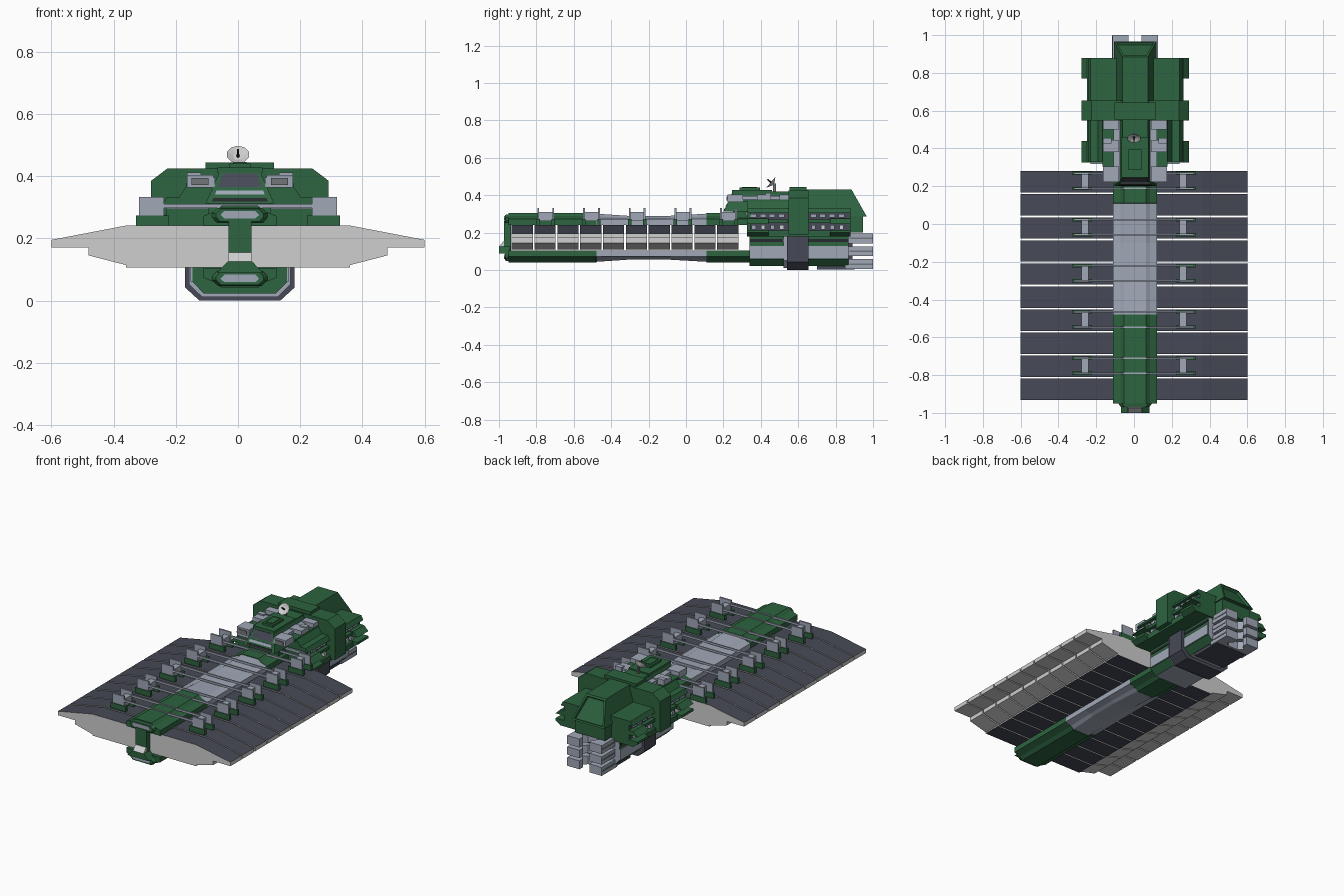
import bpy, bmesh, math
from mathutils import Matrix, Vector

if "Cube" in bpy.data.objects:
    bpy.data.objects.remove(bpy.data.objects["Cube"])

def mat(name, r, g, b):
    m = bpy.data.materials.new(name)
    m.diffuse_color = (r, g, b, 1)
    m.use_nodes = True
    m.node_tree.nodes["Principled BSDF"].inputs["Base Color"].default_value = m.diffuse_color
    return m

GREEN = mat("hull green", 0.026, 0.125, 0.05)
GREY = mat("blue grey", 0.35, 0.39, 0.47)
SLATE = mat("slate", 0.062, 0.066, 0.092)
LIGHT = mat("light grey", 0.62, 0.62, 0.62)
DARK = mat("near black", 0.02, 0.021, 0.026)
MID = mat("mid grey", 0.17, 0.18, 0.19)
CX = 0.006  # the hull sits slightly right of the cargo centre

def finish(name, bm, mats, rule=None):
    bmesh.ops.recalc_face_normals(bm, faces=bm.faces)
    bm.normal_update()
    if rule:
        for f in bm.faces:
            f.material_index = rule(f.calc_center_median(), f.normal)
    me = bpy.data.meshes.new(name)
    bm.to_mesh(me)
    bm.free()
    for m in mats:
        me.materials.append(m)
    ob = bpy.data.objects.new(name, me)
    bpy.context.collection.objects.link(ob)
    return ob

def loft(name, rings, mats, rule=None, inset_back=False):
    bm = bmesh.new()
    vs = [[bm.verts.new(p) for p in r] for r in rings]
    n = len(rings[0])
    for a, b in zip(vs, vs[1:]):
        for i in range(n):
            bm.faces.new((a[i], a[(i + 1) % n], b[(i + 1) % n], b[i]))
    bm.faces.new(vs[0])
    bm.faces.new(vs[-1])
    if inset_back:
        bmesh.ops.recalc_face_normals(bm, faces=bm.faces)
        bm.normal_update()
        back = [f for f in bm.faces if f.normal.y > 0.4]
        bmesh.ops.inset_region(bm, faces=back, thickness=0.016, depth=0)
        bmesh.ops.inset_region(bm, faces=back, thickness=0.004, depth=-0.015)
    return finish(name, bm, mats, rule)

def sym(half):  # half outline (x>=0) mirrored to a closed one
    return half + [(-x, z) for x, z in reversed(half)]

def prism(name, outline, y0, y1, mats, rule=None, cx=CX):
    return loft(name, [[(x + cx, y, z) for x, z in outline] for y in (y0, y1)], mats, rule)

def frustum(name, lo, z0, hi, z1, m, cx=CX, **kw):
    def rect(r, z):
        return [(cx + r[0], r[2], z), (cx + r[1], r[2], z), (cx + r[1], r[3], z), (cx + r[0], r[3], z)]
    return loft(name, [rect(lo, z0), rect(hi, z1)], [m], **kw)

def box(name, x0, x1, y0, y1, z0, z1, m, cx=CX):
    r = (x0, x1, y0, y1)
    return frustum(name, r, z0, r, z1, m, cx)

def pair(name, x0, x1, y0, y1, z0, z1, m, cx=CX):
    box(name + "_right", x0, x1, y0, y1, z0, z1, m, cx)
    box(name + "_left", -x1, -x0, y0, y1, z0, z1, m, cx)

# cargo slabs
slab = sym([(0.36, 0.106), (0.36, 0.114), (0.48, 0.145), (0.48, 0.17),
            (0.60, 0.17), (0.60, 0.195), (0.36, 0.241)])
def slab_rule(c, n):
    return 1 if n.z > 0.5 or (n.z < -0.5 and c.z < 0.11) else 0
for i in range(10):
    y = -0.932 + i * 0.1221
    prism(f"cargo_slab_{i}", slab, y, y + 0.113, [LIGHT, SLATE], slab_rule, cx=0)

# upper and lower spines, thinner in the middle
def spine(name, y_end, flip):
    rings = []
    for y, t in ((-0.95, 0), (-0.48, 0), (-0.479, 0.004), (-0.3, 0.016), (-0.1, 0.016), (0.109, 0.004), (0.11, 0), (y_end, 0)):
        half = [(0.117, 0.24), (0.117, 0.272), (0.078, 0.288 - t / 2), (0.058, 0.305 - t)]
        rings.append([(x + CX, y, 0.345 - z if flip else z) for x, z in sym(half)])
    loft(name, rings, [GREEN, GREY], lambda c, n: 1 if -0.479 < c.y < 0.109 and abs(n.y) < 0.9 else 0)
spine("upper_spine", 0.34, False)
spine("lower_spine", 0.36, True)
for nm, s, o in (("upper_spine_nose", 1, 0), ("lower_spine_nose", -1, 0.345)):
    def ring(k, y):
        return [(CX + x * k, y, o + s * (0.275 + (z - 0.275) * k)) for x, z in
                sym([(0.075, 0.25), (0.09, 0.268), (0.09, 0.28), (0.07, 0.298)])]
    loft(nm, [ring(1, -0.949), ring(0.85, -0.968)], [GREEN])
    zc = o + s * 0.275
    loft(nm + "_port", [[(CX + x, y, zc + z) for x, z in
         sym([(0.05, -0.011), (0.062, 0), (0.05, 0.013)])] for y in (-0.966, -0.972)], [GREY])

# front column with pale wedge and chin block
box("front_column", -0.037, 0.037, -0.972, -0.935, 0.09, 0.262, GREEN)
frustum("chin_block", (-0.075, 0.075, -1.0, -0.94), 0.088, (-0.04, 0.04, -1.0, -0.94), 0.125, GREEN)
frustum("chin_wedge", (-0.037, 0.037, -1.0, -0.95), 0.125, (-0.037, 0.037, -0.975, -0.95), 0.155, LIGHT)

# clamps over the slabs
for i in range(5):
    y = 0.228 - i * 0.2445
    for s in (-1, 1):
        nm = f"clamp_{i}_{'right' if s > 0 else 'left'}"
        def cbox(part, a, b, *r):
            box(nm + part, min(s * a, s * b), max(s * a, s * b), *r, cx=0)
        cbox("_web", 0.24, 0.278, y - 0.04, y + 0.04, 0.262, 0.31, GREY)
        for e in (-0.04, 0.04):
            cbox("_flange", 0.238, 0.318, y + e - 0.005, y + e + 0.005, 0.272, 0.332, GREY)
            cbox("_foot", 0.222, 0.328, y + e - 0.009, y + e + 0.009, 0.235, 0.274, GREEN)
    for e in (-0.04, 0.04):
        box(f"clamp_{i}_rod", -0.24, 0.24, y + e - 0.004, y + e + 0.004, 0.297, 0.31, GREY, cx=0)

# lower hull, its stripes, and dark ring
hull = sym([(0.115, 0.022), (0.152, 0.06), (0.152, 0.19)])
prism("lower_hull_front", hull, 0.34, 0.55, [GREEN, GREY], lambda c, n: 1 if n.z < -0.9 else 0)
prism("lower_hull_rear", hull, 0.64, 0.87, [GREEN, GREY], lambda c, n: 1 if n.z < -0.9 or n.y > 0.5 else 0)
for y0, y1 in ((0.342, 0.55), (0.64, 0.868)):
    pair("hull_side_panel", 0.15, 0.158, y0, y1, 0.062, 0.128, GREY)
    pair("hull_side_seam", 0.15, 0.155, y0, y1, 0.15, 0.165, DARK)
ring_low = sym([(0.13, 0.0), (0.176, 0.042), (0.176, 0.192)])
prism("lower_ring", ring_low, 0.54, 0.655, [SLATE])
trim = sym([(0.122, 0.012), (0.163, 0.052), (0.163, 0.19)])
prism("lower_ring_trim", trim, 0.52, 0.54, [GREY])
box("keel_plate", -0.11, 0.11, 0.70, 0.90, 0.003, 0.024, SLATE)

# engine forks in three layers
for i, (z0, z1) in enumerate(((0.005, 0.058), (0.075, 0.125), (0.142, 0.195))):
    half = [(0.12, 0.85), (0.12, 1.0), (0.035, 1.0), (0.035, 0.965), (0.06, 0.94), (0.035, 0.915)]
    loft(f"engine_fork_{i}", [[(CX + x, y, z) for x, y in sym(half)] for z in (z0, z1)], [GREY])
    zc = (z0 + z1) / 2
    pair(f"engine_fork_{i}_groove", 0.118, 0.122, 0.875, 0.998, zc - 0.004, zc + 0.004, MID)
box("engine_mount", -0.1, 0.1, 0.84, 0.89, 0.02, 0.19, SLATE)

# upper hull core and side pods
box("hull_core", -0.225, 0.225, 0.335, 0.875, 0.18, 0.32, SLATE)
frustum("hull_roof", (-0.25, 0.25, 0.33, 0.88), 0.305, (-0.235, 0.235, 0.33, 0.88), 0.332, GREEN)
box("hull_base", -0.255, 0.255, 0.33, 0.88, 0.178, 0.212, GREEN)
box("hull_front_wall", -0.235, 0.235, 0.325, 0.345, 0.2, 0.31, GREEN)
box("hull_front_stripe", -0.235, 0.235, 0.318, 0.326, 0.294, 0.31, GREY)
box("hull_rear_wall", -0.225, 0.225, 0.865, 0.88, 0.2, 0.31, GREEN)
for y0, y1 in ((0.325, 0.44), (0.77, 0.88)):
    for s in (-1, 1):
        a, b = sorted((s * 0.2, s * 0.285))
        c, d = sorted((s * 0.2, s * 0.255))
        frustum("pod_shoulder", (a, b, y0, y1), 0.245, (c, d, y0, y1), 0.275, GREEN)
        frustum("pod_skirt", (c, d, y0, y1), 0.18, (a, b, y0, y1), 0.2, GREEN)
        box("pod_skirt_band", a, b, y0, y1, 0.2, 0.215, GREEN)
for y0 in (0.345, 0.665):
    for k in range(4):
        y = y0 + k * 0.05
        pair("pod_window", 0.22, 0.236, y, y + 0.032, 0.28, 0.3, GREY)
        pair("pod_vent", 0.22, 0.245, y + 0.006, y + 0.028, 0.217, 0.24, LIGHT if k % 2 else GREY)
for y0, y1 in ((0.44, 0.545), (0.655, 0.77)):
    pair("pod_rail", 0.22, 0.25, y0, y1, 0.252, 0.27, GREEN)

# upper ring
ring_up = sym([(0.285, 0.19), (0.285, 0.385), (0.232, 0.425)])
prism("upper_ring", ring_up, 0.547, 0.655, [GREEN])
box("upper_ring_cap", -0.11, 0.11, 0.553, 0.643, 0.42, 0.444, GREEN)

# rear hump with framed back
frustum("rear_hump", (-0.112, 0.112, 0.64, 0.967), 0.285, (-0.068, 0.068, 0.64, 0.885), 0.43, GREEN, inset_back=True)
box("rear_hump_base", -0.105, 0.105, 0.64, 0.945, 0.2, 0.286, GREEN)

# bridge, windows and shoulders
frustum("bridge", (-0.11, 0.11, 0.2, 0.56), 0.312, (-0.065, 0.065, 0.25, 0.56), 0.415, GREEN)
def slope_plate(name, z0, z1, w0, w1, m):
    y0, y1 = (0.197 + 0.05 * (z - 0.312) / 0.103 for z in (z0, z1))
    frustum(name, (-w0, w0, y0, 0.28), z0, (-w1, w1, y1, 0.28), z1, m)
slope_plate("bridge_window", 0.365, 0.408, 0.07, 0.055, SLATE)
slope_plate("bridge_window_bar", 0.382, 0.386, 0.064, 0.062, DARK)
slope_plate("bridge_light_band", 0.34, 0.354, 0.08, 0.075, GREY)
slope_plate("bridge_lower_band", 0.318, 0.33, 0.09, 0.085, DARK)
box("bridge_neck", -0.1, 0.1, 0.25, 0.35, 0.24, 0.315, GREEN)
frustum("shoulder", (-0.2, 0.2, 0.33, 0.56), 0.325, (-0.17, 0.17, 0.33, 0.56), 0.37, GREEN)
pair("shoulder_deck", 0.06, 0.172, 0.305, 0.56, 0.366, 0.378, GREEN)
pair("side_rail", 0.08, 0.115, 0.225, 0.55, 0.366, 0.395, GREY)
for y0, y1 in ((0.222, 0.305), (0.38, 0.445), (0.5, 0.552)):
    pair("sensor_block", 0.085, 0.17, y0, y1, 0.364, 0.404, GREY)
pair("sensor_face", 0.1, 0.155, 0.217, 0.223, 0.372, 0.394, MID)
pair("sensor_step", 0.125, 0.17, 0.425, 0.455, 0.364, 0.412, GREY)

# roof plates, hatch and dish
box("bridge_roof", -0.072, 0.072, 0.245, 0.46, 0.41, 0.428, GREEN)
box("bridge_roof_rear", -0.068, 0.068, 0.45, 0.56, 0.405, 0.42, GREEN)
box("roof_hatch", -0.034, 0.034, 0.285, 0.395, 0.426, 0.441, GREEN)
box("roof_hatch_lid", -0.022, 0.022, 0.3, 0.38, 0.44, 0.445, GREEN)
box("dish_mast", -0.006, 0.006, 0.465, 0.48, 0.41, 0.462, MID, cx=0)
bm = bmesh.new()
tilt = Matrix.Translation((0, 0.46, 0.464)) @ Matrix.Rotation(math.radians(50), 4, 'X')
bmesh.ops.create_cone(bm, cap_ends=True, segments=10, radius1=0.01, radius2=0.037, depth=0.016, matrix=tilt)
axis = Vector((0, -math.sin(math.radians(50)), math.cos(math.radians(50))))
bm.normal_update()
rim = [f for f in bm.faces if f.normal.dot(axis) > 0.9]
bmesh.ops.inset_region(bm, faces=rim, thickness=0.022, depth=-0.01)
finish("dish", bm, [LIGHT])
bm = bmesh.new()
bmesh.ops.create_cone(bm, cap_ends=True, segments=6, radius1=0.005, radius2=0.004, depth=0.04,
                      matrix=tilt @ Matrix.Translation((0, 0, 0.012)))
finish("dish_feed", bm, [DARK])
